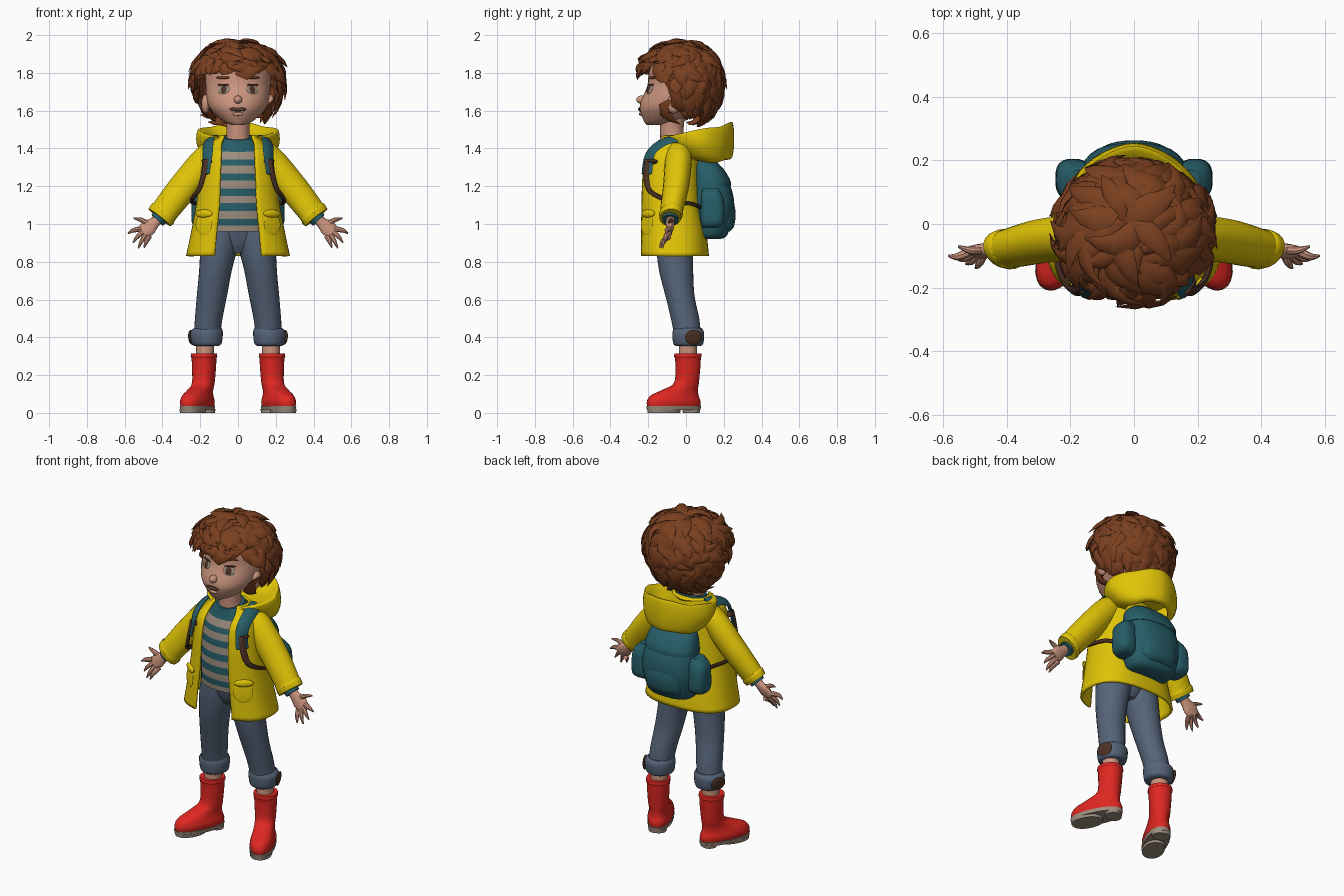
import bpy, bmesh, math, random
from mathutils import Vector, Matrix
from mathutils.bvhtree import BVHTree

random.seed(11)
default_cube = bpy.data.objects.get("Cube")
if default_cube:
    bpy.data.objects.remove(default_cube, do_unlink=True)
made = []

def material(name, *rgb):
    m = bpy.data.materials.new(name)
    m.use_nodes = True
    m.diffuse_color = (*rgb, 1)
    m.node_tree.nodes["Principled BSDF"].inputs["Base Color"].default_value = (*rgb, 1)
    return m

yellow = material("raincoat yellow", .76, .56, .002)
red = material("boot red", .74, .02, .015)
teal = material("teal cloth", .02, .11, .138)
brown = material("hair brown", .195, .05, .014)
denim = material("denim blue", .092, .127, .19)
skin = material("skin", .6, .3, .21)
taupe = material("taupe", .34, .27, .21)
dark = material("dark leather", .075, .032, .018)

def make(name, verts, faces, mats, closed=True):
    mesh = bpy.data.meshes.new(name)
    mesh.from_pydata([tuple(v) for v in verts], [], faces)
    if closed:
        bm = bmesh.new()
        bm.from_mesh(mesh)
        bmesh.ops.recalc_face_normals(bm, faces=bm.faces)
        bm.to_mesh(mesh)
        bm.free()
    for m in mats if isinstance(mats, list) else [mats]:
        mesh.materials.append(m)
    made.append(bpy.data.objects.new(name, mesh))
    bpy.context.collection.objects.link(made[-1])
    return made[-1]

def spline(pts, k):
    """Smooth a list of equal-length tuples by cubic interpolation."""
    out = []
    for i in range(len(pts) - 1):
        quad = [pts[max(0, min(len(pts) - 1, i + o))] for o in (-1, 0, 1, 2)]
        for t in (j / k for j in range(k)):
            out.append(tuple(b + .5 * t * (c - a + t * (2*a - 5*b + 4*c - d + t * (3*(b - c) + d - a)))
                             for a, b, c, d in zip(*quad)))
    return out + [tuple(pts[-1])]

def skin_rows(count, n, wrap=True):
    """Quads joining successive rows of n vertices."""
    return [(i*n + j, i*n + (j+1) % n, (i+1)*n + (j+1) % n, (i+1)*n + j)
            for i in range(count - 1) for j in range(n if wrap else n - 1)]

def loft(name, rings, mats, n=28, p=2, k=4, s=1):
    """Level rings (cx, cy, z, rx, ry, tilt, front gap); a gap leaves the front open."""
    rows = spline([tuple(r) + (0,) * (7 - len(r)) for r in rings], k)
    is_open, verts = len(rings[0]) == 7, []
    for cx, cy, z, rx, ry, tilt, gap in rows:
        cut = math.asin(min(.99, gap / rx) ** (p / 2)) if is_open else 0
        for j in range(n):
            a = -math.pi / 2 + cut + (2*math.pi - 2*cut) * j / (n - 1 if is_open else n)
            x, y = (math.copysign(abs(f(a)) ** (2 / p), f(a)) for f in (math.cos, math.sin))
            verts.append((s*cx + rx*x, cy + ry*y, z + tilt*ry*y))
    ends = [] if is_open else [tuple(range(n)), tuple(range(len(verts) - n, len(verts)))]
    return make(name, verts, skin_rows(len(rows), n, not is_open) + ends, mats, not is_open)

def tube_data(path, core, n):
    """Sweep of (x, y, z, width, depth); depth points away from the core point."""
    pts, verts = [Vector(q[:3]) for q in path], []
    for i, p in enumerate(pts):
        tangent = pts[min(i+1, len(pts)-1)] - pts[max(i-1, 0)]
        side = tangent.cross(p - Vector(core)).normalized()
        out = side.cross(tangent).normalized()
        verts += [p + side * math.cos(a) * path[i][3] + out * math.sin(a) * path[i][-1]
                  for a in (2*math.pi*j/n for j in range(n))]
    return verts, skin_rows(len(pts), n) + [tuple(range(n)), tuple(range(len(verts)-n, len(verts)))]

def tube(name, path, mat, n=12, s=1):
    rows = spline([tuple(q) + tuple(q[3:]) * (5 - len(q)) for q in path], 4)
    return make(name, *tube_data([(s * q[0], *q[1:]) for q in rows], (0, 1, 1), n), mat)

def ball(name, loc, radii, mat, rot=Matrix(), detail=12):
    bm = bmesh.new()
    bmesh.ops.create_uvsphere(bm, u_segments=detail * 2, v_segments=detail, radius=1,
                              matrix=Matrix.Translation(loc) @ rot @ Matrix.Diagonal((*radii, 1)))
    verts, faces = [v.co.copy() for v in bm.verts], [[v.index for v in f.verts] for f in bm.faces]
    bm.free()
    return make(name, verts, faces, mat)

def tree_of(obj):
    return BVHTree.FromPolygons([v.co for v in obj.data.vertices], [tuple(f.vertices) for f in obj.data.polygons])

def stick(name, tree, start, aim, size, mat):
    """A thin pad pressed onto a surface where a ray meets it."""
    hit, normal, _, _ = tree.ray_cast(Vector(start), Vector(aim).normalized())
    normal = -normal if normal.dot(Vector(aim)) > 0 else normal
    return ball(name, hit, size, mat, normal.to_track_quat('Z', 'Y').to_matrix().to_4x4())

# Torso: striped shirt, neck and hips
shirt = loft("shirt", [(0, -.07, .96, .18, .125), (0, -.075, 1.1, .175, .13), (0, -.07, 1.3, .165, .12),
                       (0, -.07, 1.41, .12, .085, .1), (0, -.07, 1.46, .078, .075, .2)], [teal, taupe], k=16)
for f in shirt.data.polygons:
    f.material_index = int(f.center.z < 1.415 and (f.center.z - .993) % .078 > .036)
loft("neck", [(0, -.07, 1.42, .066, .066), (0, -.075, 1.5, .06, .062), (0, -.07, 1.6, .07, .07)], skin)
loft("hips", [(0, -.06, .845, .04, .05), (0, -.06, .9, .12, .08), (0, -.065, 1, .18, .1)], denim)

# Open raincoat and the hood lying on the back
coat = loft("raincoat", [(0, -.064, .832, .275, .186, 0, .125), (0, -.07, .95, .25, .179, 0, .115),
                         (0, -.08, 1.1, .222, .165, 0, .1), (0, -.083, 1.25, .2, .158, 0, .095),
                         (0, -.077, 1.37, .178, .145, 0, .09), (0, -.065, 1.43, .14, .105, 0, .088),
                         (0, -.06, 1.47, .1, .075, 0, .075)], yellow, n=48, p=2.5)
hood = loft("hood", [(0, .11, 1.34, .13, .11, 0, .06), (0, .095, 1.355, .18, .15, 0, .07),
                     (0, .07, 1.42, .218, .185, .08, .08), (0, .05, 1.485, .218, .2, .2, .09),
                     (0, .045, 1.495, .2, .185, .22, .088), (0, .015, 1.465, .14, .14, .1, .08),
                     (0, -.04, 1.455, .085, .075, 0, .07)], yellow, n=41, p=1.7)
for v in hood.data.vertices:    # the rim dips behind each shoulder and peaks at the back
    v.co.z -= .018 * math.exp(-((abs(v.co.x) - .12) / .05) ** 2 - ((v.co.y - .14) / .07) ** 2)
for shell in (coat, hood):
    shell.modifiers.new("thickness", 'SOLIDIFY').thickness = .014
coat_tree = tree_of(coat)

for s, label in ((1, "left_"), (-1, "right_")):
    # Legs, turn-ups, patches and ankles
    loft(label + "trouser_leg", [(.165, .01, .4, .07, .07), (.155, -.005, .5, .073, .075), (.138, -.032, .62, .08, .077),
                                 (.12, -.052, .75, .086, .09), (.1, -.06, .88, .098, .098), (.09, -.06, .97, .092, .1)], denim, s=s)
    cuff = loft(label + "turn_up", [(.166, .012, .355, .066, .068), (.166, .012, .37, .08, .08),
                                    (.166, .012, .425, .086, .084), (.16, .01, .45, .072, .072)], denim, s=s)
    stick(label + "patch", tree_of(cuff), (s * .5, .11, .4), (-s * .33, -.09, 0), (.048, .04, .009), dark)
    loft(label + "ankle", [(.175, .01, .28, .048, .048), (.175, .01, .38, .048, .048)], skin, s=s)

    # Boot modelled toe forward, then turned out
    boot = loft(label + "boot", [(0, -.083, .03, .064, .15), (0, -.083, .06, .069, .152), (0, -.078, .092, .062, .136),
                                 (0, -.045, .122, .056, .1), (0, -.008, .16, .057, .066), (0, 0, .25, .062, .066),
                                 (0, 0, .29, .064, .068), (0, 0, .298, .068, .072), (0, 0, .315, .066, .07)], red, p=2.2)
    soles = [loft(label + part, [(0, y, z, rx, ry), (0, y, z + .021, rx + .003, ry + .003)], taupe, k=1, p=2.2)
             for part, y, z, rx, ry in (("sole", -.083, .015, .067, .152), ("tread", -.14, 0, .06, .09), ("heel", .02, 0, .05, .042))]
    for part in [boot] + soles:
        part.data.transform(Matrix.Translation((s * .18, .01, 0)) @ Matrix.Rotation(s * math.radians(25), 4, 'Z'))

    # Sleeve, inner cuff, palm and fingers
    tube(label + "sleeve", [(.1, -.04, 1.385, .06), (.16, -.04, 1.345, .08, .07), (.28, -.052, 1.205, .08, .068),
                            (.36, -.07, 1.105, .076, .062), (.392, -.078, 1.062, .074, .058),
                            (.398, -.079, 1.055, .08, .062), (.415, -.082, 1.034, .076, .056)], yellow, n=20, s=s)
    tube(label + "inner_cuff", [(.38, -.08, 1.07, .046), (.428, -.083, 1.02, .042)], teal, n=16, s=s)
    tube(label + "palm", [(.4, -.08, 1.05, .03, .025), (.44, -.083, 1.01, .03, .022), (.475, -.085, .98, .044, .02),
                          (.505, -.09, .952, .036, .015)], skin, s=s)
    tips = {"thumb": (.552, -.07, 1.03), "index": (.582, -.1, .95), "middle": (.556, -.11, .9),
            "ring": (.528, -.125, .872), "little": (.497, -.138, .875)}
    for i, (finger, tip) in enumerate(tips.items()):
        base = Vector((.47, -.08, 1)) if i == 0 else Vector((.535 - .016*i, -.088, .986 - .013*i))
        knuckle = base.lerp(Vector(tip), .55) + Vector((0, -.008, .006))
        tube(f"{label}{finger}_finger", [(*base, .015), (*knuckle, .012), (*tip, .004)], skin, n=8, s=s)

    # Coat pocket, backpack straps and buckle
    for part, z, height, depth in (("pocket", 1.0, .06, .005), ("pocket_flap", 1.055, .022, .014)):
        stick(label + part, coat_tree, (s * .2, -.6, z), (-s * .05, 1, 0), (.055, height, depth), yellow)
    straps = (("shoulder_strap", teal, .036, .02, [(.13, -.01, 1.44), (.145, -.11, 1.42), (.158, -.19, 1.36), (.163, -.2, 1.26)]),
              ("strap_webbing", dark, .019, .029, [(.16, -.2, 1.33), (.17, -.2, 1.25), (.19, -.18, 1.18),
                                                   (.215, -.08, 1.13), (.2, .03, 1.12), (.14, .1, 1.1)]))
    for part, mat, width, lift, points in straps:
        path = []
        for q in spline(points, 5):
            near = coat_tree.find_nearest(Vector((s * q[0], q[1], q[2])))[0]
            path.append((*(near + (near - Vector((0, -.06, 1.2))).normalized() * lift), width * min(1, q[2] * 4 - 3.9), .01))
        make(label + part, *tube_data(path, (0, -.06, 1.2), 8), mat)
    stick(label + "strap_buckle", coat_tree, (s * .16, -.6, 1.33), (0, 1, 0), (.032, .014, .036), dark)

    # Backpack side pocket and ear
    loft(label + "side_pocket", [(.18, .13, .98, .04, .04), (.19, .14, 1.01, .055, .062), (.19, .14, 1.11, .055, .062),
                                 (.18, .135, 1.155, .055, .056), (.17, .13, 1.19, .03, .04)], teal, p=2.8, s=s)
    ball(label + "ear", (s * .172, -.065, 1.635), (.022, .035, .05), skin)

# Backpack body, lid and back pocket
loft("backpack", [(0, .12, .92, .1, .06), (0, .13, .945, .145, .09), (0, .14, 1.07, .168, .115), (0, .135, 1.18, .16, .108),
                  (0, .11, 1.27, .14, .085), (0, .095, 1.33, .1, .05)], teal, p=2.5)
loft("backpack_lid", [(0, .132, 1.2, .161, .106), (0, .13, 1.235, .158, .103), (0, .112, 1.3, .138, .08),
                      (0, .1, 1.34, .09, .045)], teal, p=2.5)
loft("backpack_pocket", [(0, .2, .96, .09, .03), (0, .205, .99, .115, .05), (0, .21, 1.07, .118, .052),
                         (0, .2, 1.14, .105, .04)], teal, p=2.2)

# Head and face
head = loft("head", [(0, -.165, 1.525, .035, .045), (0, -.135, 1.545, .08, .088), (0, -.089, 1.6, .14, .155),
                     (0, -.065, 1.65, .164, .174), (0, -.04, 1.73, .172, .165), (0, -.03, 1.81, .17, .165),
                     (0, -.02, 1.88, .14, .14), (0, -.02, 1.93, .07, .07)], skin, n=36, k=5)
face = tree_of(head)
ball("nose", (0, -.236, 1.658), (.022, .027, .022), skin)
for part, x, z, size, mat in (("eye", .076, 1.712, (.034, .025, .006), taupe), ("iris", .074, 1.712, (.021, .023, .009), dark),
                              ("lashes", .078, 1.737, (.034, .005, .007), dark), ("eyebrow", .08, 1.775, (.04, .007, .008), brown)):
    stick("left_" + part, face, (x, -1, z), (0, 1, 0), size, mat)
    stick("right_" + part, face, (-x, -1, z), (0, 1, 0), size, mat)
stick("mouth", face, (0, -1, 1.607), (0, 1, 0), (.046, .011, .006), dark)
stick("teeth", face, (0, -1, 1.608), (0, 1, 0), (.032, .005, .009), taupe)
stick("lower_lip", face, (0, -1, 1.582), (0, 1, 0), (.028, .009, .01), skin)

# Hair: a cap under many curling locks
centre = Vector((0, -.015, 1.76))

def on_scalp(d, scale):
    return centre + Vector((d.x * .245, d.y * (.215 if d.y > 0 else .24), d.z * (.215 if d.z > 0 else .25))) * scale

def bare(d, margin=0.0):
    """True over the face and under the skull."""
    sides = d.y < -.08 and d.z < -.28 + margin
    return d.z < -.86 + margin or sides or (d.y < -.35 and d.z < .22 + .22 * d.x + margin)

cap = ball("hair_cap", (0, 0, 0), (1, 1, 1), brown, detail=36)
bm = bmesh.new()
bm.from_mesh(cap.data)
hidden = [f for f in bm.faces if bare(f.calc_center_median().normalized(), .1)]
bmesh.ops.delete(bm, geom=hidden, context='FACES')
for v in bm.verts:
    v.co = on_scalp(v.co.normalized(), .88)
bm.to_mesh(cap.data)
bm.free()

crown, verts, faces, total = Vector((0, .15, 1)).normalized(), [], [], 330
for i in range(total):
    z, turn = 1 - 2 * (i + .5) / total, i * math.pi * (3 - math.sqrt(5))
    root = Vector((math.cos(turn) * math.sqrt(1 - z*z), math.sin(turn) * math.sqrt(1 - z*z), z))
    away = (root * root.dot(crown) - crown).normalized()
    away.rotate(Matrix.Rotation(random.uniform(-.5, 1.2), 3, root))
    bend = root.cross(away) * random.uniform(-.4, .4)
    flick, size = random.choice((0, .05, .1, .17)) + (.05 if z > .6 and root.y < 0 else 0), random.uniform(.8, 1.25)
    # Shorten locks that would cover the face
    reach = next((r for r in (random.uniform(.65, .95), .5, .3) if not bare((root + away * r * .7).normalized())), 0)
    if bare(root) or not reach:
        continue
    path = []
    for j, width in enumerate((.016, .032, .037, .033, .021, .002)):
        t = j / 5
        d = (root + away * reach * (t - .3) + bend * math.sin(math.pi * t)).normalized()
        path.append((*on_scalp(d, .88 + .08 * math.sin(math.pi * t * .8) + flick * t * t), width * size, width * .4))
    lock_verts, lock_faces = tube_data(path, centre, 6)
    faces += [tuple(k + len(verts) for k in f) for f in lock_faces]
    verts += lock_verts
make("hair_locks", verts, faces, brown)

# Smooth shading with crisp edges kept
bpy.ops.object.select_all(action='DESELECT')
for obj in made:
    obj.select_set(True)
bpy.context.view_layer.objects.active = made[0]
bpy.ops.object.shade_smooth_by_angle(angle=math.radians(42))
